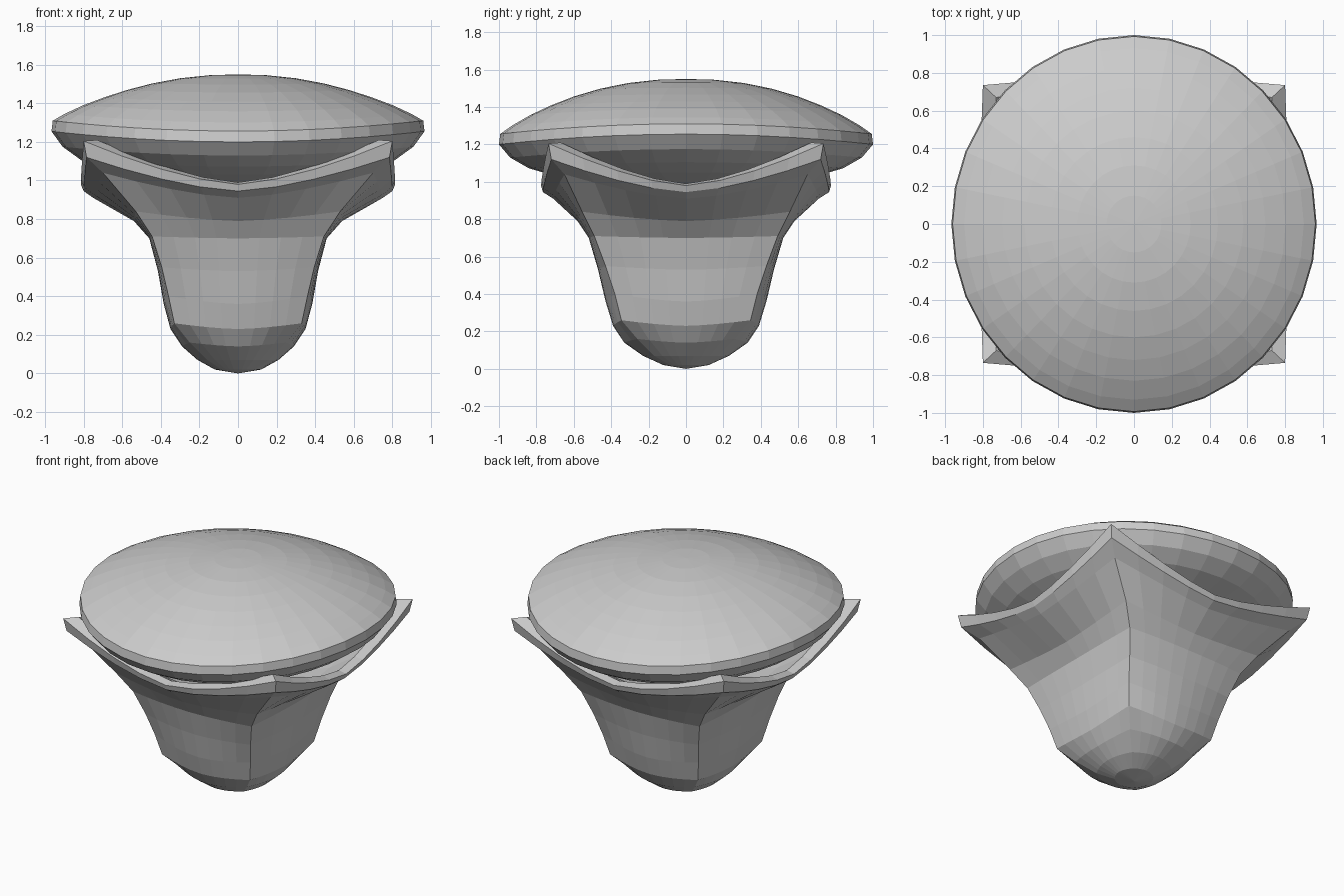
import bpy, math

if "Cube" in bpy.data.objects:
    bpy.data.objects.remove(bpy.data.objects["Cube"])


def make_object(name, verts, faces):
    mesh = bpy.data.meshes.new(name)
    mesh.from_pydata(verts, [], faces)
    mesh.update()
    obj = bpy.data.objects.new(name, mesh)
    bpy.context.collection.objects.link(obj)
    return obj


def loft(name, rings, start, end):
    """Skin closed rings, closing both ends with a fan to a pole."""
    n = len(rings[0])
    verts = [start] + [p for r in rings for p in r] + [end]
    last = len(verts) - 1
    faces = []
    for j in range(n):
        k = (j + 1) % n
        faces.append((0, 1 + k, 1 + j))
        for i in range(len(rings) - 1):
            a, b = 1 + i * n, 1 + (i + 1) * n
            faces.append((a + j, a + k, b + k, b + j))
        a = 1 + (len(rings) - 1) * n
        faces.append((a + j, a + k, last))
    return make_object(name, verts, faces)


COLS = 8  # columns per side of the square cup


def square_ring(mx, my, mz, cx, cy, cz):
    """Bulged square ring: m = middle of a side, c = corner."""
    ring = []
    for side in range(4):
        for i in range(COLS):
            t = -1 + 2 * i / COLS
            w = t * t
            z = mz + (cz - mz) * abs(t) ** 1.5
            bx, by = mx + (cx - mx) * w, my + (cy - my) * w
            x, y = [(t * cx, -by), (bx, t * cy), (-t * cx, by), (-bx, -t * cy)][side]
            ring.append((x, y, z))
    return ring


# Cup: rounded base, square body, flared lip with four raised corners
cup_profile = [
    (.12, .12, .02, .085, .085, .02),
    (.21, .23, .07, .16, .17, .07),
    (.29, .33, .14, .25, .26, .16),
    (.35, .39, .23, .33, .345, .26),
    (.385, .43, .36, .36, .38, .40),
    (.415, .47, .53, .395, .43, .55),
    (.46, .52, .70, .445, .49, .71),
    (.54, .58, .79, .53, .555, .84),
    (.75, .71, .91, .70, .65, 1.04),
    (.80, .765, .945, .785, .72, 1.12),
    (.815, .775, .98, .80, .735, 1.205),
    (.76, .72, .99, .73, .67, 1.21),
    (.60, .56, .90, .56, .52, 1.02),
    (.35, .33, .84, .30, .28, .87),
]
loft("cup", [square_ring(*p) for p in cup_profile], (0, 0, 0), (0, 0, .82))

# Cap: lens-shaped lid whose rim dips towards the front and back
SEGS = 32
cap_profile = [
    (.25, .96), (.50, 1.0), (.70, 1.05), (.84, 1.105), (.94, 1.175), (1.0, 1.255),
    (.993, 1.31), (.93, 1.345), (.83, 1.39), (.72, 1.43), (.60, 1.468),
    (.46, 1.503), (.31, 1.53), (.15, 1.546),
]
rings = []
for r, z in cap_profile:
    ring = []
    for i in range(SEGS):
        a = 2 * math.pi * i / SEGS
        dip = .055 * math.sin(a) ** 2 * r ** 3
        ring.append((.967 * r * math.cos(a), r * math.sin(a), z - dip))
    rings.append(ring)
loft("cap", rings, (0, 0, .95), (0, 0, 1.55))
